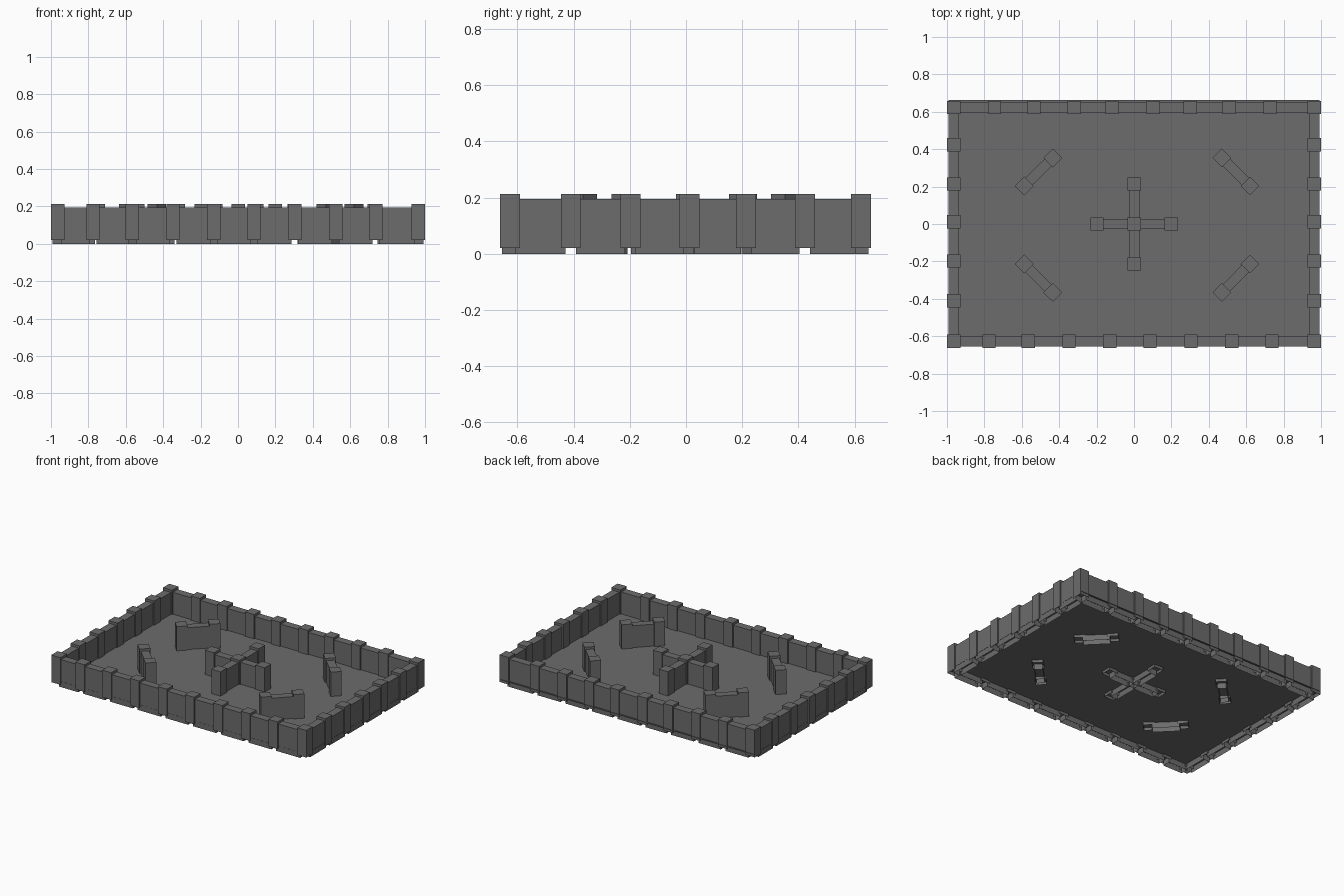
import bpy, bmesh
from math import atan2
from mathutils import Matrix, Vector

if "Cube" in bpy.data.objects:
    bpy.data.objects.remove(bpy.data.objects["Cube"])

POST, POST_Z0, POST_Z1 = 0.071, 0.02, 0.212   # posts hang just above the ground
WALL, WALL_Z1, GAP = 0.054, 0.195, 0.019      # panels stop short of post centres

grey = bpy.data.materials.new("dark_grey")
grey.diffuse_color = (0.15, 0.15, 0.15, 1)
grey.use_nodes = True
grey.node_tree.nodes["Principled BSDF"].inputs["Base Color"].default_value = grey.diffuse_color


def add_shell(bm, centre, size, angle=0.0):
    """Box with an open underside."""
    m = (Matrix.Translation(centre) @ Matrix.Rotation(angle, 4, 'Z')
         @ Matrix.Diagonal((*size, 1)))
    verts = bmesh.ops.create_cube(bm, size=1, matrix=m)["verts"]
    low = {v for v in verts if v.co.z < centre[2]}
    bottom = [f for f in verts[0].link_faces[:] + verts[-1].link_faces[:]
              if all(v in low for v in f.verts)]
    bmesh.ops.delete(bm, geom=list(set(bottom)), context='FACES_ONLY')


def make_object(name, bm):
    mesh = bpy.data.meshes.new(name)
    bm.to_mesh(mesh)
    bm.free()
    mesh.materials.append(grey)
    obj = bpy.data.objects.new(name, mesh)
    bpy.context.collection.objects.link(obj)


def make_wall(name, points, skip_posts=()):
    """Posts at every point, panels spanning between neighbours."""
    posts, panels = bmesh.new(), bmesh.new()
    pts = [Vector(p) for p in points]
    d = pts[1] - pts[0]
    for i, p in enumerate(pts):
        if i not in skip_posts:
            add_shell(posts, (p.x, p.y, (POST_Z0 + POST_Z1) / 2),
                      (POST, POST, POST_Z1 - POST_Z0), atan2(d.y, d.x))
    for a, b in zip(pts, pts[1:]):
        d, mid = b - a, (a + b) / 2
        add_shell(panels, (mid.x, mid.y, WALL_Z1 / 2),
                  (d.length - 2 * GAP, WALL, WALL_Z1), atan2(d.y, d.x))
    make_object(name + "_posts", posts)
    make_object(name + "_panels", panels)


# Floor sheet, raised above the wall bottoms
bm = bmesh.new()
bmesh.ops.create_grid(bm, x_segments=1, y_segments=1, size=0.5,
                      matrix=Matrix.Translation((0, 0.004, 0.04))
                      @ Matrix.Diagonal((1.985, 1.318, 1, 1)))
make_object("arena_floor", bm)

# Perimeter walls
XL, XR, YF, YB = -0.964, 0.964, -0.627, 0.623
front_x = [XL, -0.775, -0.565, -0.347, -0.129, 0.085, 0.305, 0.522, 0.738, XR]
back_x = [XL, -0.746, -0.535, -0.32, -0.118, 0.1, 0.3, 0.51, 0.727, XR]
side_y = [YF, -0.41, -0.198, 0.012, 0.214, 0.423, YB]
make_wall("front_wall", [(x, YF) for x in front_x])
make_wall("back_wall", [(x, YB) for x in back_x])
for name, x in (("left_wall", XL), ("right_wall", XR)):
    make_wall(name, [(x, y) for y in side_y], skip_posts=(0, 6))

# Central cross
make_wall("cross_across", [(-0.198, 0), (0.002, 0), (0.199, 0)])
make_wall("cross_along", [(0.002, -0.214), (0.002, 0), (0.002, 0.214)], skip_posts=(1,))

# Four diagonal barriers
for side, inner, outer in (("left", -0.434, -0.587), ("right", 0.47, 0.62)):
    make_wall(side + "_back_barrier", [(inner, 0.353), (outer, 0.203)])
    make_wall(side + "_front_barrier", [(inner, -0.366), (outer, -0.214)])
